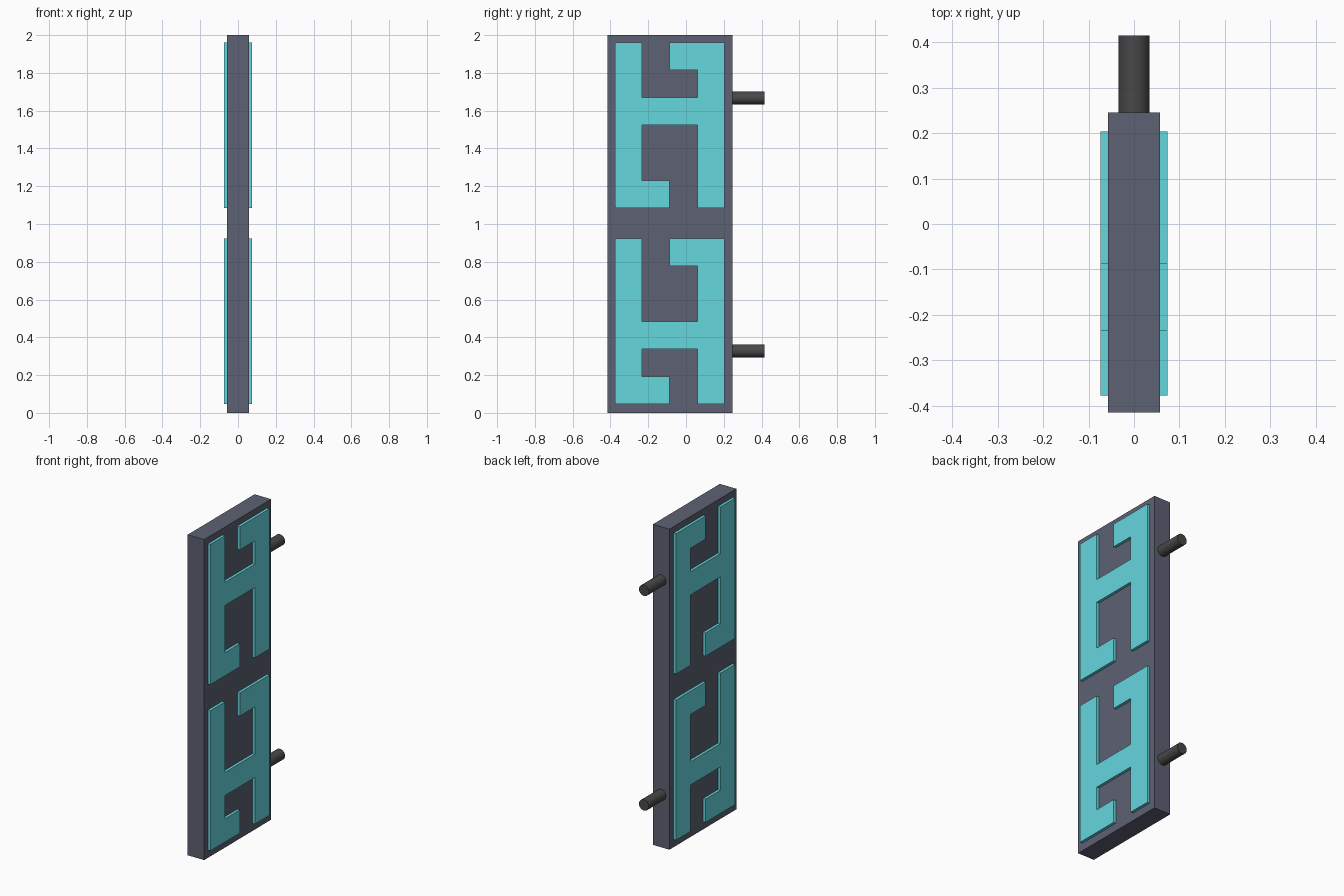
import bpy, bmesh, math

if "Cube" in bpy.data.objects:
    bpy.data.objects.remove(bpy.data.objects["Cube"])

def material(name, rgb):
    m = bpy.data.materials.new(name)
    m.diffuse_color = (*rgb, 1)
    m.use_nodes = True
    m.node_tree.nodes["Principled BSDF"].inputs["Base Color"].default_value = m.diffuse_color
    return m

SLATE = material("slate", (0.11, 0.12, 0.17))
CYAN = material("cyan", (0.13, 0.68, 0.73))
DARK = material("dark_metal", (0.065, 0.065, 0.065))

def finish(bm, name, mat):
    bmesh.ops.recalc_face_normals(bm, faces=bm.faces)
    mesh = bpy.data.meshes.new(name)
    bm.to_mesh(mesh)
    bm.free()
    obj = bpy.data.objects.new(name, mesh)
    bpy.context.collection.objects.link(obj)
    mesh.materials.append(mat)
    return obj

def plate(name, outline, x0, x1, mat):
    """Extrude a (y, z) outline from x0 to x1."""
    bm = bmesh.new()
    face = bm.faces.new([bm.verts.new((x0, y, z)) for y, z in outline])
    ext = bmesh.ops.extrude_face_region(bm, geom=[face])["geom"]
    bmesh.ops.translate(bm, vec=(x1 - x0, 0, 0),
                        verts=[v for v in ext if isinstance(v, bmesh.types.BMVert)])
    return finish(bm, name, mat)

# Sign board
HALF = 0.057
plate("board", [(-0.415, 0), (0.245, 0), (0.245, 2), (-0.415, 2)], -HALF, HALF, SLATE)

# Raised pattern: two uprights, a crossbar, a foot and a hook
def pattern(base, bar):
    top, w = base + 0.875, 0.145
    a, b, c, d, e = -0.377, -0.234, -0.088, 0.06, 0.204
    return [(a, base), (c, base), (c, base + w), (b, base + w), (b, bar), (d, bar),
            (d, base), (e, base), (e, top), (c, top), (c, top - w), (d, top - w),
            (d, bar + w), (b, bar + w), (b, top), (a, top)]

for level, base, bar in (("lower", 0.048, 0.338), ("upper", 1.085, 1.524)):
    for side, s in (("right", 1), ("left", -1)):
        plate(f"{level}_pattern_{side}", pattern(base, bar), s * HALF, s * 0.074, CYAN)

# Mounting rods on the back edge
for name, z in (("lower_rod", 0.328), ("upper_rod", 1.667)):
    bpy.ops.mesh.primitive_cylinder_add(vertices=32, radius=0.034, depth=0.175,
                                        location=(0, 0.3275, z), rotation=(math.pi / 2, 0, 0))
    rod = bpy.context.object
    rod.name = name
    rod.data.materials.append(DARK)
    bpy.ops.object.shade_smooth_by_angle(angle=math.radians(30))
